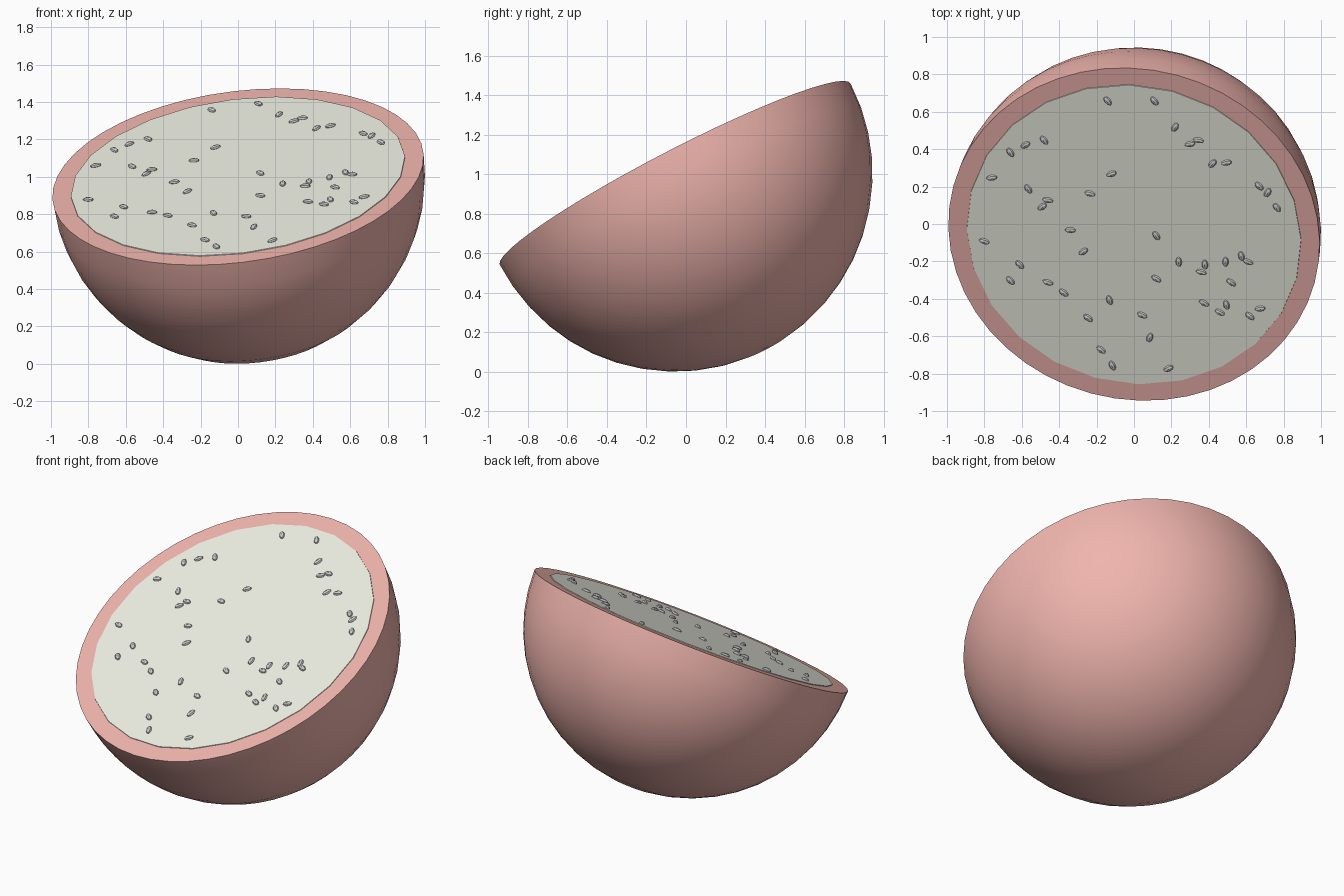
import bpy, bmesh, math
from mathutils import Vector, Matrix

if "Cube" in bpy.data.objects:
    bpy.data.objects.remove(bpy.data.objects["Cube"])

CENTRE = Vector((0, -0.055, 1.0))
NORMAL = Vector((-0.12, -0.456, 0.88)).normalized()
TILT = Vector((0, 0, 1)).rotation_difference(NORMAL).to_matrix().to_4x4()
FRAME = Matrix.Translation(CENTRE) @ TILT


def material(name, colour):
    m = bpy.data.materials.new(name)
    m.diffuse_color = (*colour, 1)
    m.use_nodes = True
    m.node_tree.nodes["Principled BSDF"].inputs["Base Color"].default_value = m.diffuse_color
    return m


def make(name, bm, mat=None, angle=40):
    bmesh.ops.recalc_face_normals(bm, faces=bm.faces)
    me = bpy.data.meshes.new(name)
    bm.to_mesh(me)
    bm.free()
    ob = bpy.data.objects.new(name, me)
    bpy.context.collection.objects.link(ob)
    if mat:
        me.materials.append(mat)
    bpy.context.view_layer.objects.active = ob
    bpy.ops.object.select_all(action='DESELECT')
    ob.select_set(True)
    bpy.ops.object.shade_smooth_by_angle(angle=math.radians(angle))
    return ob


# Skin: half ball with a flat tilted cut
bm = bmesh.new()
bmesh.ops.create_uvsphere(bm, u_segments=48, v_segments=24, radius=1)
bmesh.ops.bisect_plane(bm, geom=bm.verts[:] + bm.edges[:] + bm.faces[:], dist=1e-4,
                       plane_co=(0, 0, 0), plane_no=(0, 0, 1), clear_outer=True)
bmesh.ops.holes_fill(bm, edges=[e for e in bm.edges if e.is_boundary], sides=0)
bm.transform(FRAME)
make("fruit_skin", bm, material("skin_pink", (0.87, 0.46, 0.42)))

# Flesh: 24-sided disc barely proud of the cut
bm = bmesh.new()
bmesh.ops.create_cone(bm, cap_ends=True, segments=24, radius1=0.905, radius2=0.9, depth=0.02)
bm.transform(FRAME @ Matrix.Translation((0, 0, -0.006)))
make("fruit_flesh", bm, material("flesh_cream", (0.86, 0.87, 0.77)))

# Seeds: x, y seen from above, and heading in degrees
SEEDS = [
    (-.14, .66, -55), (.11, .66, -55), (.22, .52, 60), (.30, .43, 15), (.345, .45, -10),
    (.42, .325, 50), (.495, .33, 15), (.67, .205, -50), (.715, .17, 60), (.765, .09, -60),
    (-.66, .385, -60), (-.58, .425, 35), (-.48, .45, -55), (-.76, .25, 10), (-.565, .19, -60),
    (-.49, .095, 40), (-.46, .13, -10), (-.235, .165, -15), (-.12, .27, 25), (-.34, -.03, 0),
    (-.27, -.145, 40), (-.8, -.09, -20), (-.61, -.215, -50), (-.66, -.3, -50), (-.46, -.31, -20),
    (-.375, -.365, -40), (-.245, -.5, -40), (-.13, -.405, -75), (-.175, -.67, -40),
    (-.115, -.755, -70), (.045, -.485, -25), (.085, -.605, 70), (.185, -.77, 30),
    (.12, -.06, -60), (.12, -.29, -35), (.24, -.2, 90), (.38, -.215, 90), (.36, -.255, -15),
    (.49, -.2, 85), (.575, -.17, -80), (.61, -.2, -25), (.52, -.31, -40), (.375, -.42, -30),
    (.46, -.47, -30), (.495, -.43, -80), (.675, -.45, 10), (.62, -.49, -45)]
bm = bmesh.new()
for x, y, a in SEEDS:
    dx, dy = x - CENTRE.x, y - CENTRE.y
    z = CENTRE.z - (NORMAL.x * dx + NORMAL.y * dy) / NORMAL.z
    m = (Matrix.Translation(Vector((x, y, z)) + NORMAL * 0.006) @ TILT
         @ Matrix.Rotation(math.radians(a), 4, 'Z') @ Matrix.Diagonal((0.029, 0.017, 0.013, 1))
         @ Matrix.Rotation(math.pi / 2, 4, 'Y'))
    bmesh.ops.create_uvsphere(bm, u_segments=8, v_segments=6, radius=1, matrix=m)
make("seeds", bm, None, 30)
